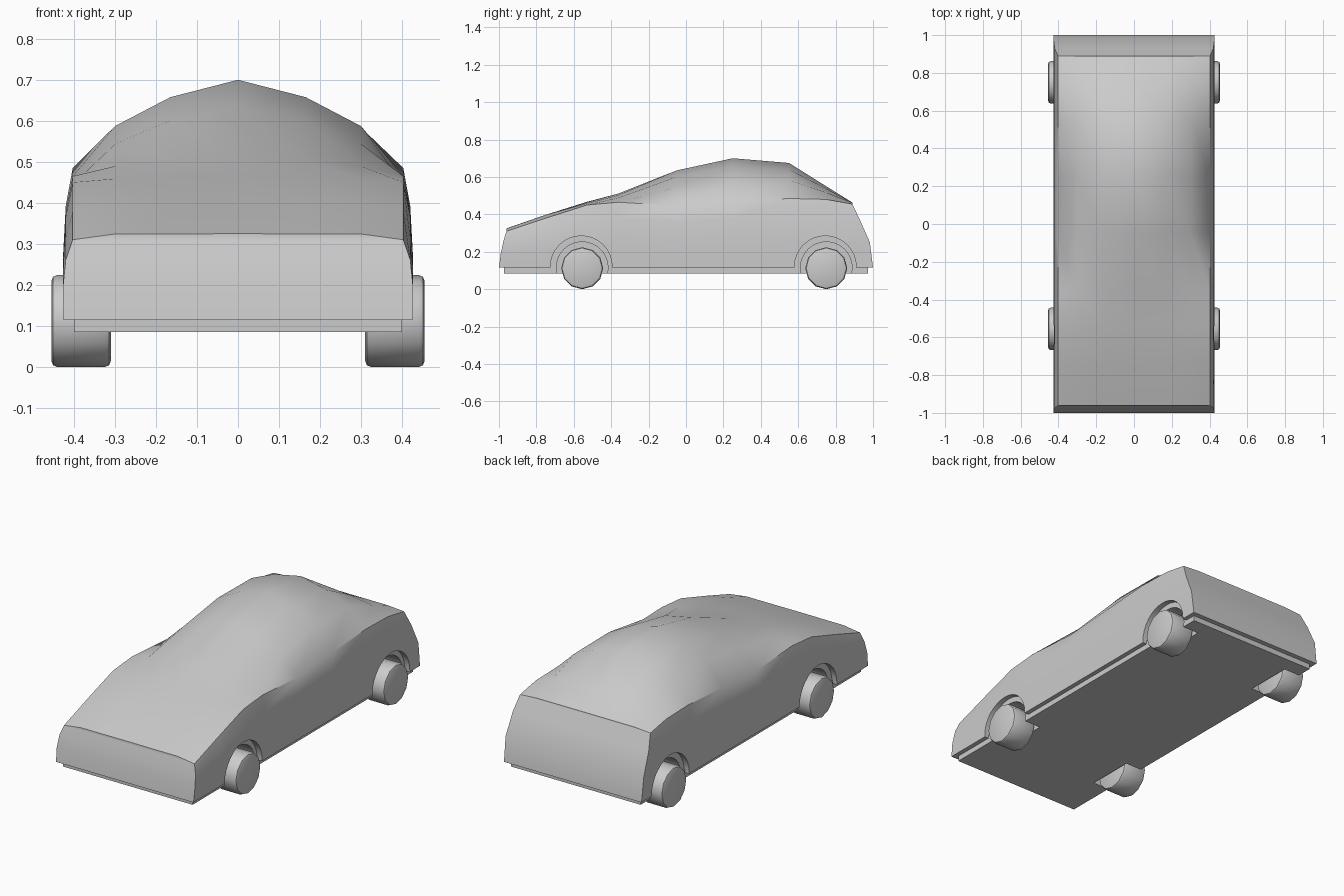
import bpy, bmesh, math

if "Cube" in bpy.data.objects:
    bpy.data.objects.remove(bpy.data.objects["Cube"])

BASE = 0.115
AXLES = (-0.555, 0.75)


def make_object(name, bm):
    bmesh.ops.recalc_face_normals(bm, faces=bm.faces)
    mesh = bpy.data.meshes.new(name)
    bm.to_mesh(mesh)
    bm.free()
    obj = bpy.data.objects.new(name, mesh)
    bpy.context.collection.objects.link(obj)
    return obj


def select_only(obj):
    bpy.ops.object.select_all(action='DESELECT')
    obj.select_set(True)
    bpy.context.view_layer.objects.active = obj


def box(name, size, loc):
    bm = bmesh.new()
    bmesh.ops.create_cube(bm, size=1)
    for v in bm.verts:
        v.co = [c * s + l for c, s, l in zip(v.co, size, loc)]
    return make_object(name, bm)


def cylinder(name, radius, x0, x1, y, z, sides, turn=0.0):
    bpy.ops.mesh.primitive_cylinder_add(
        vertices=sides, radius=radius, depth=abs(x1 - x0),
        location=((x0 + x1) / 2, y, z), rotation=(turn, math.pi / 2, 0))
    obj = bpy.context.object
    obj.name = name
    return obj


def cut(obj, cutter):
    mod = obj.modifiers.new("cut", 'BOOLEAN')
    mod.operation, mod.solver, mod.object = 'DIFFERENCE', 'EXACT', cutter
    select_only(obj)
    bpy.ops.object.modifier_apply(modifier=mod.name)


# Body shell: stations are (y, shoulder height, centre height)
stations = [(-0.96, 0.31, 0.325), (-0.75, 0.38, 0.398), (-0.53, 0.45, 0.467),
            (-0.36, 0.465, 0.512), (-0.05, 0.445, 0.635), (0.25, 0.465, 0.70),
            (0.55, 0.485, 0.675), (0.75, 0.48, 0.55), (0.89, 0.455, 0.463)]
sides = [(0.425, 0.0), (0.427, 0.4), (0.42, 0.75), (0.403, 1.0)]
crown = [(0.30, 0.52), (0.165, 0.82), (0.0, 1.0)]
front_y = [-1.0, -0.99, -0.975, -0.96]
rear_y = [1.0, 0.983, 0.93, 0.89]
last = len(stations) - 1

bm = bmesh.new()
rings = []
for i, (y, shoulder, top) in enumerate(stations):
    half = []
    for k, (x, f) in enumerate(sides):
        yy = front_y[k] if i == 0 else rear_y[k] if i == last else y
        half.append((x, yy, BASE + (shoulder - BASE) * f))
    for x, f in crown:
        if i in (0, 1, last) and x:
            f = 0.95
        half.append((x, y, shoulder + (top - shoulder) * f))
    pts = half + [(-x, yy, z) for x, yy, z in reversed(half[:-1])]
    rings.append([bm.verts.new(p) for p in pts])
n = len(rings[0])
for a, b in zip(rings, rings[1:]):
    for j in range(n):
        k = (j + 1) % n
        bm.faces.new((a[j], a[k], b[k], b[j]))
for ring in (rings[0], rings[-1]):
    for j in range(3):
        bm.faces.new((ring[j], ring[j + 1], ring[n - 2 - j], ring[n - 1 - j]))
    bm.faces.new(ring[3:n - 3])
body = make_object("body_shell", bm)

# Floor plate under the body
floor = box("floor_plate", (0.80, 1.945, 0.05), (0, 0, 0.11))

# Stepped wheel arches, then wheels
for y in AXLES:
    for s in (-1, 1):
        lip = cylinder("arch_lip_cutter", 0.165, s * 0.395, s * 0.6, y - 0.005, 0.12, 32)
        well = cylinder("wheel_well_cutter", 0.138, s * 0.30, s * 0.6, y, 0.115, 32)
        cut(body, lip)
        cut(body, well)
        cut(floor, well)
        for cutter in (lip, well):
            bpy.data.objects.remove(cutter, do_unlink=True)
        wheel = cylinder(("rear" if y > 0 else "front") + ("_right" if s > 0 else "_left") + "_wheel",
                         0.112, s * 0.31, s * 0.455, y, 0.112, 12)
        bev = wheel.modifiers.new("rim", 'BEVEL')
        bev.width, bev.segments = 0.014, 2
        bev.limit_method, bev.angle_limit = 'ANGLE', math.radians(50)
        select_only(wheel)
        bpy.ops.object.modifier_apply(modifier=bev.name)
        bpy.ops.object.shade_smooth_by_angle(angle=math.radians(35))

select_only(body)
bpy.ops.object.shade_smooth_by_angle(angle=math.radians(32))
